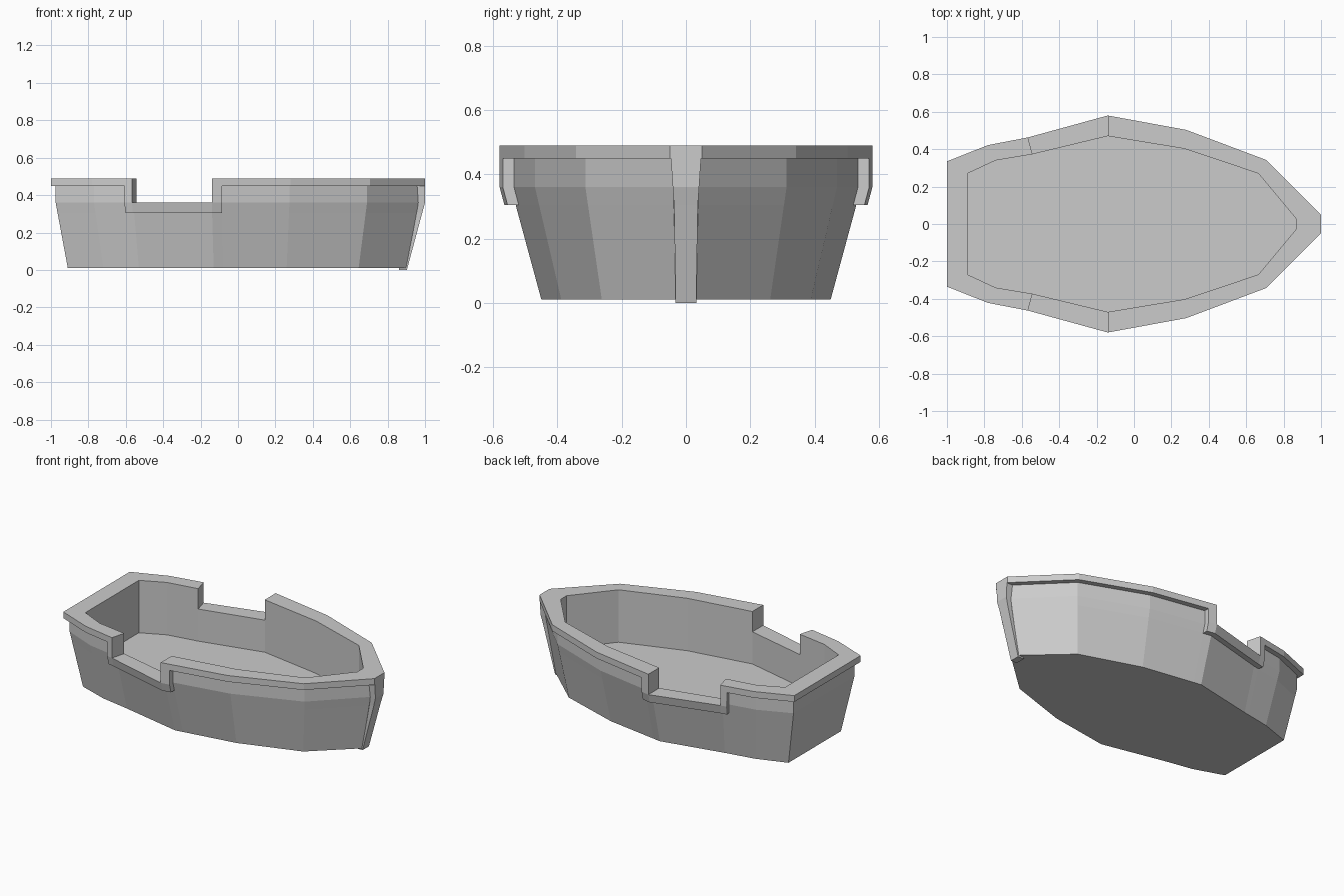
import bpy, bmesh

if "Cube" in bpy.data.objects:
    bpy.data.objects.remove(bpy.data.objects["Cube"])

grey = bpy.data.materials.new("hull grey")
grey.diffuse_color = (0.6, 0.6, 0.6, 1)
grey.use_nodes = True
grey.node_tree.nodes["Principled BSDF"].inputs["Base Color"].default_value = grey.diffuse_color

# stations stern to bow: (x, y) of rim, hull side, hull bottom, inner wall
stations = [
    ((-1.0, .335), (-.975, .307), (-.91, .265), (-.89, .27)),
    ((-.78, .422), (-.77, .392), (-.72, .33), (-.74, .34)),
    ((-.567, .463), (-.56, .43), (-.53, .365), (-.543, .373)),
    ((-.14, .58), (-.14, .545), (-.13, .45), (-.14, .47)),
    ((.28, .503), (.275, .47), (.26, .388), (.272, .402)),
    ((.705, .343), (.69, .313), (.645, .262), (.665, .27)),
    ((1.0, .05), (.965, .04), (.90, .03), (.865, .03)),
]
Z_BOTTOM, Z_FLOOR, Z_STRIP, Z_KNEE, Z_LIP, Z_TOP = .01, .155, .305, .36, .45, .49


def lerp(p, q, t):
    return tuple(a + (b - a) * t for a, b in zip(p, q))


def between(s, r, t):
    return tuple(lerp(p, q, t) for p, q in zip(s, r))


# extra stations where the trim steps down around the side openings
half = stations[:2] + [between(stations[1], stations[2], .81), stations[2],
                       stations[3], between(stations[3], stations[4], .13)] + stations[4:]
kinds = ["rim", "rim", "leg", "notch", "leg", "rim", "rim", "rim"]


def flip(s):
    return tuple((x, -y) for x, y in s)


ring = half + [flip(s) for s in reversed(half)]
ring_kinds = kinds + ["rim"] + kinds[::-1] + ["rim"]
n = len(ring)


def points(s):
    """Named section points at one station."""
    o, h, b, i = s
    t = (Z_STRIP - Z_BOTTOM) / (Z_KNEE - Z_BOTTOM)
    hs = lerp(b, h, t)
    os = (o[0] + hs[0] - h[0], o[1] + hs[1] - h[1])
    return {"b": (*b, Z_BOTTOM), "hs": (*hs, Z_STRIP), "hk": (*h, Z_KNEE), "hl": (*h, Z_LIP),
            "os": (*os, Z_STRIP), "ok": (*o, Z_KNEE), "ol": (*o, Z_LIP), "ot": (*o, Z_TOP),
            "it": (*i, Z_TOP), "ik": (*i, Z_KNEE), "if": (*i, Z_FLOOR)}


sections = {"rim": "b hs hk hl ol ot it ik if",
            "leg": "b hs os ok ol ot it ik if",
            "notch": "b hs os ok ik if"}

bm = bmesh.new()
verts = [{k: bm.verts.new(p) for k, p in points(s).items()} for s in ring]

# hull walls and trim
for i, kind in enumerate(ring_kinds):
    a, c = verts[i], verts[(i + 1) % n]
    names = sections[kind].split()
    for p, q in zip(names, names[1:]):
        bm.faces.new((a[p], c[p], c[q], a[q]))

# end faces where the trim or the openings step
steps = {("leg", "rim"): "hs os ok ol hl hk", ("leg", "notch"): "ok ol ot it ik"}
for i in range(n):
    key = tuple(sorted((ring_kinds[i - 1], ring_kinds[i])))
    if key in steps:
        bm.faces.new([verts[i][k] for k in steps[key].split()])

# underside and inner floor
bm.faces.new([v["b"] for v in verts])
bm.faces.new([v["if"] for v in verts])
bmesh.ops.delete(bm, geom=[v for v in bm.verts if not v.link_faces], context='VERTS')
bmesh.ops.recalc_face_normals(bm, faces=bm.faces)


def finish(bm, name):
    mesh = bpy.data.meshes.new(name)
    bm.to_mesh(mesh)
    bm.free()
    mesh.materials.append(grey)
    bpy.context.collection.objects.link(bpy.data.objects.new(name, mesh))


finish(bm, "boat_hull")

# bow stem post: (z, front x, back x, half width)
bm = bmesh.new()
rows = []
for z, xf, xb, w in [(0, .903, .86, .032), (Z_STRIP, .985, .93, .037),
                     (Z_KNEE, 1.0, .94, .041), (Z_LIP, 1.0, .94, .047)]:
    rows.append([bm.verts.new(p) for p in
                 ((xf, -w, z), (xf, w, z), (xb, w, z), (xb, -w, z))])
for lo, hi in zip(rows, rows[1:]):
    for j in range(4):
        k = (j + 1) % 4
        bm.faces.new((lo[j], lo[k], hi[k], hi[j]))
bm.faces.new(rows[0])
bm.faces.new(rows[-1])
bmesh.ops.recalc_face_normals(bm, faces=bm.faces)
finish(bm, "bow_stem")
